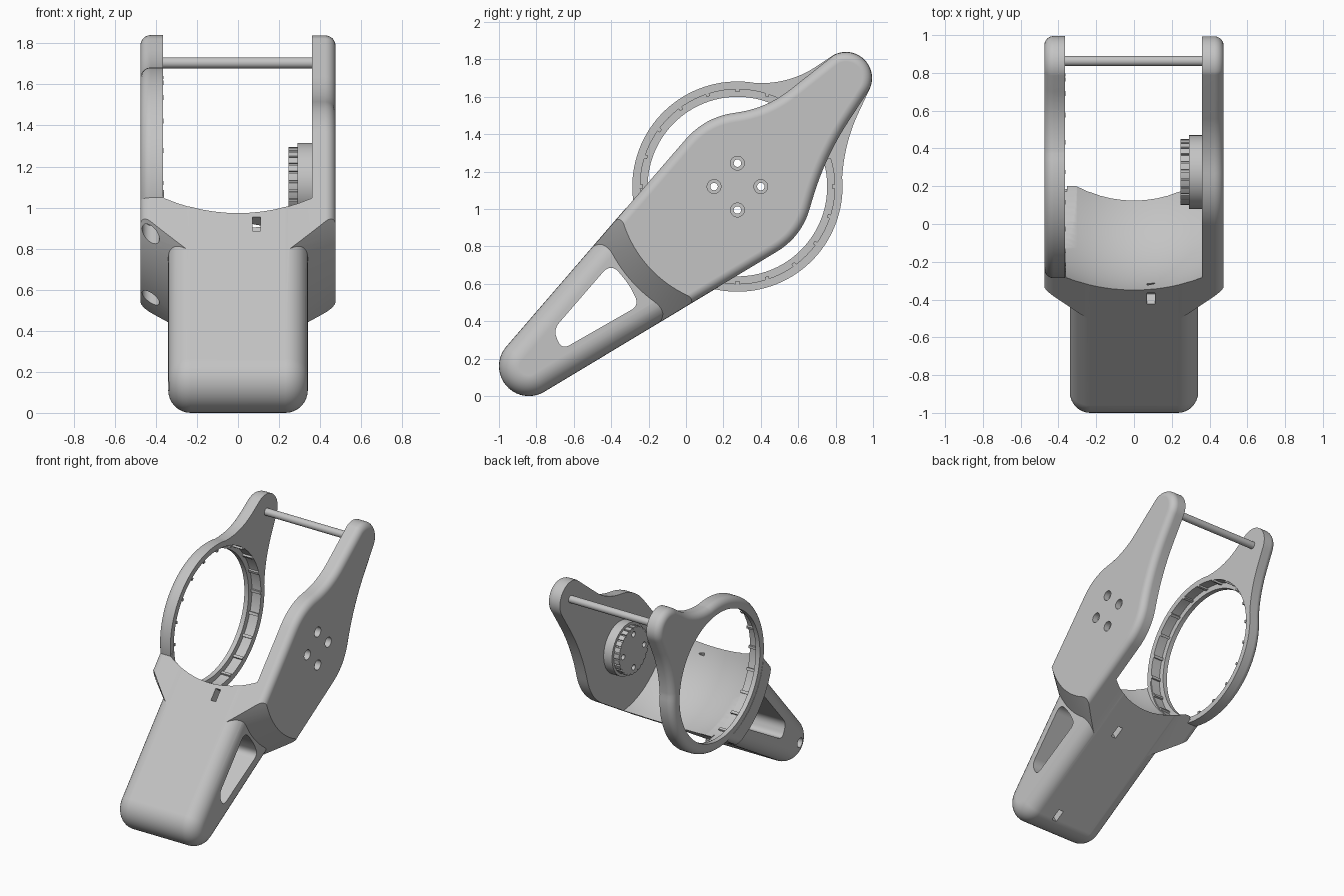
import bpy, bmesh, math
from mathutils import Vector, Matrix

if "Cube" in bpy.data.objects:
    bpy.data.objects.remove(bpy.data.objects["Cube"], do_unlink=True)

grey = bpy.data.materials.new("plain_grey")
grey.use_nodes = True
grey.diffuse_color = (0.55, 0.55, 0.55, 1)
grey.node_tree.nodes["Principled BSDF"].inputs["Base Color"].default_value = (0.55, 0.55, 0.55, 1)

HUB = (0.275, 1.12)      # ring and hub centre in (y, z)
TIP = (0.855, 1.70)      # upper tip centre
AXIS = math.radians(40)  # handle direction


# ---- profile helpers, all in the (y, z) plane ----
def arc(c, r, a0, a1, n):
    angles = [math.radians(a0 + (a1 - a0) * i / n) for i in range(n + 1)]
    return [(c[0] + r * math.cos(a), c[1] + r * math.sin(a)) for a in angles]


def circle(c, r, n=64):
    return arc(c, r, 0, 360, n)[:-1]


def rect(c, angle, a, b, w):
    """Rectangle from a to b along the angle, half width w."""
    u = Vector((math.cos(angle), math.sin(angle)))
    v = Vector((-u.y, u.x))
    return [tuple(Vector(c) + u * s + v * t) for s, t in ((a, -w), (b, -w), (b, w), (a, w))]


def bend(before, corner, after, r, n=10):
    """Soft corner that starts and ends r away from the corner."""
    p, k, q = Vector(before), Vector(corner), Vector(after)
    s, e = k + (p - k).normalized() * r, k + (q - k).normalized() * r
    return [tuple(s * (1 - t) ** 2 + k * 2 * t * (1 - t) + e * t * t)
            for t in (i / n for i in range(n + 1))]


def inset(pts, d):
    out = []
    for i, p in enumerate(pts):
        p = Vector(p)
        e1 = (p - Vector(pts[i - 1])).normalized()
        e2 = (Vector(pts[(i + 1) % len(pts)]) - p).normalized()
        n1, n2 = Vector((-e1.y, e1.x)), Vector((-e2.y, e2.x))
        out.append(tuple(p + (n1 + n2) * d / (1 + n1.dot(n2))))
    return out


# ---- solid helpers ----
def add(name, bm):
    bmesh.ops.recalc_face_normals(bm, faces=bm.faces)
    mesh = bpy.data.meshes.new(name)
    bm.to_mesh(mesh)
    bm.free()
    mesh.materials.append(grey)
    ob = bpy.data.objects.new(name, mesh)
    bpy.context.collection.objects.link(ob)
    return ob


def loft(name, sections):
    """Skin a list of (x, profile) sections and cap both ends."""
    bm = bmesh.new()
    rows = [[bm.verts.new((x, y, z)) for y, z in pts] for x, pts in sections]
    for a, b in zip(rows, rows[1:]):
        for i in range(len(a)):
            j = (i + 1) % len(a)
            bm.faces.new((a[i], a[j], b[j], b[i]))
    bm.faces.new(rows[0])
    bm.faces.new(rows[-1])
    return add(name, bm)


def prism(name, pts, x0, x1):
    return loft(name, [(x0, pts), (x1, pts)])


def fillet(pts, w, f, side, n=8):
    """Sections of a rounded edge ending at x = side * w."""
    angles = [math.pi / 2 * i / n for i in range(n + 1)]
    return [(side * (w - f + f * math.sin(a)), inset(pts, f * (1 - math.cos(a)))) for a in angles]


def combine(ob, other, op="DIFFERENCE"):
    m = ob.modifiers.new("bool", "BOOLEAN")
    m.object, m.operation, m.solver = other, op, "EXACT"
    bpy.context.view_layer.objects.active = ob
    bpy.ops.object.modifier_apply(modifier=m.name)
    bpy.data.objects.remove(other, do_unlink=True)


def cut(ob, pts, x0, x1):
    combine(ob, prism("cutter", pts, x0, x1))


# ---- body: narrow rounded handle plus the wide upper housing ----
end = arc((-0.84, 0.16), 0.16, 139.2, 301, 20)
low, shoulder = (0.62, 0.851), (0.10, 1.493)
waist, neck = (0.74, 1.27), (0.43, 1.54)
tip = arc(TIP, 0.14, -36, 118, 20)
side_profile = (end + bend(end[-1], low, waist, 0.16) + bend(low, waist, tip[0], 0.24)
                + tip + bend(tip[-1], neck, shoulder, 0.16) + bend(neck, shoulder, end[0], 0.16))

handle_profile = end + [(0.45, 0.749), (-0.05, 1.32)]
handle = loft("handle", fillet(handle_profile, 0.34, 0.11, -1)[::-1]
              + fillet(handle_profile, 0.34, 0.11, 1))

wide = inset(side_profile, 0.0015)
body = loft("body", fillet(wide, 0.475, 0.05, -1)[::-1] + fillet(wide, 0.475, 0.05, 1))

# conical shoulders that narrow the housing to the handle
for side in (-1, 1):
    sections = []
    for x in (0.1, 0.5):
        r = 0.64 + 0.88 * (0.475 - x)
        sections.append((side * x, arc(HUB, r, 145, 290, 60) + arc(HUB, 2, 290, 145, 60)))
    combine(body, loft("cutter", sections))
combine(body, handle, "UNION")

# barrel-shaped cradle and the open space between the side arms
cradle = (0.275, 1.2)
steps = [-0.36 + 0.06 * i for i in range(13)]
combine(body, loft("cutter", [(x, circle(cradle, 0.665 - 0.085 * (x / 0.36) ** 2, 96)) for x in steps]))
cut(body, rect(cradle, AXIS, 0, 1.6, 0.9), -0.36, 0.36)

# seat for the ring on one side
cut(body, rect(HUB, AXIS, -0.41, 1.6, 0.9), -0.6, -0.355)
cut(body, circle(HUB, 0.525, 96), -0.6, -0.28)

# triangular window through the handle
a, b, c, d, e = (-0.71, 0.355), (-0.665, 0.248), (-0.25, 0.485), (-0.30, 0.59), (-0.40, 0.713)
window = (bend(e, a, b, 0.05) + bend(a, b, c, 0.05) + bend(b, c, d, 0.05)
          + bend(c, d, e, 0.05) + bend(d, e, a, 0.07))
cut(body, window, -0.6, 0.6)

# small strap slots
for centre, angle in (((-0.393, 0.92), 49.2), ((-0.08, 0.43), 31), ((-0.73, 0.04), 31)):
    cut(body, rect(centre, math.radians(angle), -0.045, 0.045, 0.07), 0.07, 0.11)

# bolt holes in the shoulder, and a blind hole at the handle end
for y, z in ((-0.375, 0.86), (-0.13, 0.55)):
    bm = bmesh.new()
    turn = Matrix.Rotation(AXIS - math.pi / 2, 4, "X")
    bmesh.ops.create_cone(bm, cap_ends=True, segments=32, radius1=0.042, radius2=0.042, depth=0.5,
                          matrix=Matrix.Translation((-0.425, y, z)) @ turn)
    combine(body, add("cutter", bm))
cut(body, circle((-0.88, 0.14), 0.035, 32), -0.5, -0.22)

# ---- hub: flange and toothed boss on the inside of the plate ----
flange = prism("hub_flange", circle(HUB, 0.195), 0.29, 0.365)
teeth = []
for i in range(24):
    teeth += arc(HUB, 0.175, i * 15, i * 15 + 11, 3) + arc(HUB, 0.165, i * 15 + 11.5, i * 15 + 14.5, 1)
boss = prism("hub_boss", teeth, 0.245, 0.295)

# four screw holes through plate and hub
for i in range(4):
    spot = (HUB[0] + 0.125 * math.cos(i * math.pi / 2), HUB[1] + 0.125 * math.sin(i * math.pi / 2))
    for part in (body, flange, boss):
        cut(part, circle(spot, 0.02, 24), 0.2, 0.6)
    cut(body, circle(spot, 0.037, 32), 0.43, 0.6)

# ---- ring arm ----
hoop = arc(HUB, 0.562, 80, 365, 90)
ring_tip = arc(TIP, 0.14, -30, 120, 20)
ring_profile = (hoop + bend(hoop[-1], (0.85, 1.36), ring_tip[0], 0.17) + ring_tip
                + bend(ring_tip[-1], (0.56, 1.67), hoop[0], 0.17))
ring = loft("ring_arm", [(-0.365, ring_profile)] + fillet(ring_profile, 0.475, 0.05, -1))
cut(ring, circle(HUB, 0.48, 96), -0.6, -0.3)
cut(ring, circle(HUB, 0.52, 96), -0.44, -0.3)

# ribs on the inner wall of the ring
bm = bmesh.new()
for i in range(20):
    a = math.radians(i * 18)
    spot = Matrix.Translation((-0.402, HUB[0] + 0.514 * math.cos(a), HUB[1] + 0.514 * math.sin(a)))
    bmesh.ops.create_cube(bm, size=1, matrix=spot @ Matrix.Rotation(a, 4, "X")
                          @ Matrix.Diagonal((0.08, 0.016, 0.02, 1)))
ribs = add("ring_ribs", bm)

# ---- cross rod between the tips ----
rod = prism("cross_rod", circle((0.863, 1.705), 0.027, 32), -0.38, 0.38)

# ---- smooth shading with sharp edges kept ----
for ob in (body, flange, boss, ring, rod):
    bpy.ops.object.select_all(action="DESELECT")
    ob.select_set(True)
    bpy.context.view_layer.objects.active = ob
    bpy.ops.object.shade_smooth_by_angle(angle=math.radians(28))
    weighted = ob.modifiers.new("weighted_normals", "WEIGHTED_NORMAL")
    weighted.keep_sharp = True
